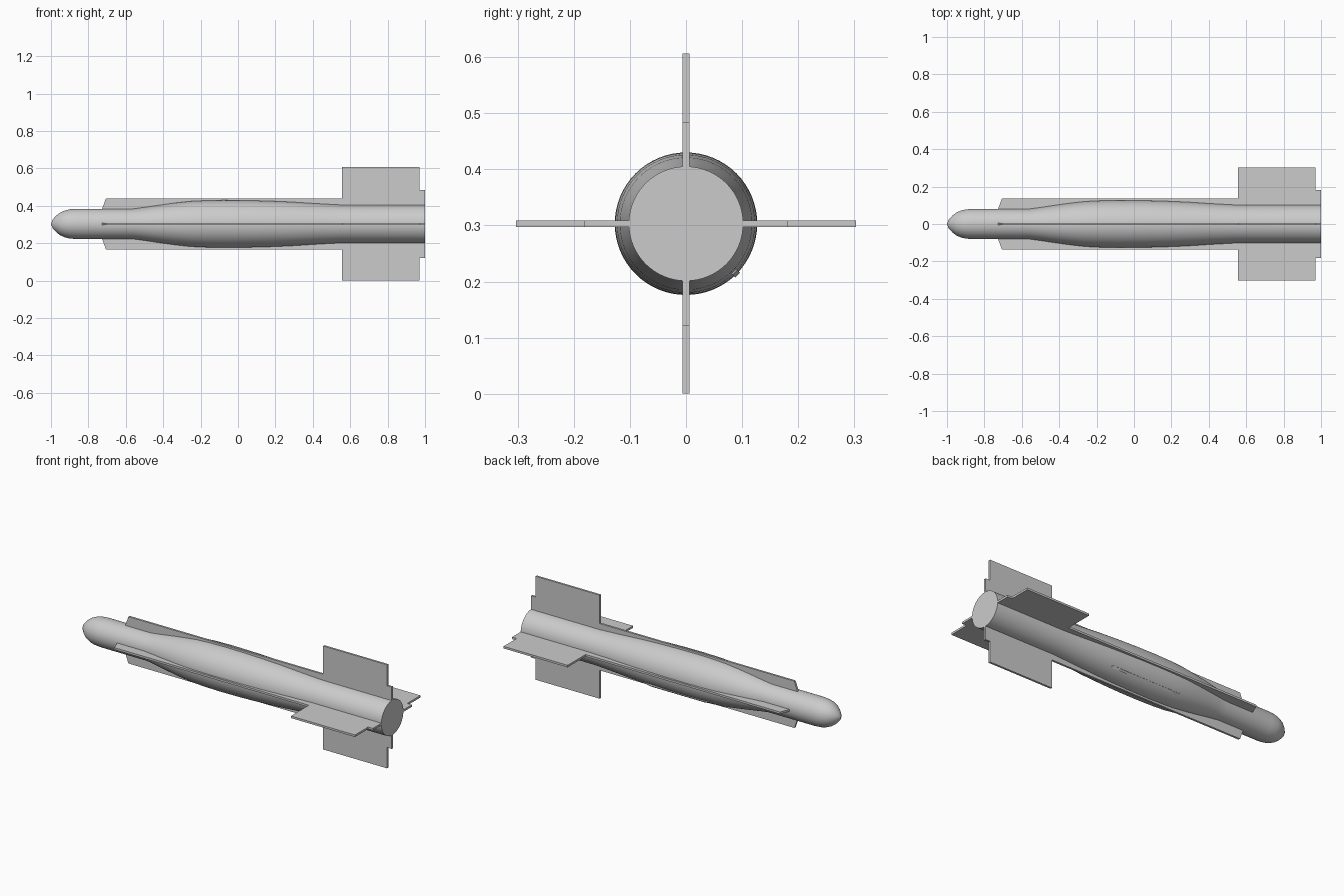
import bpy, bmesh, math
from mathutils import Matrix

if "Cube" in bpy.data.objects:
    bpy.data.objects.remove(bpy.data.objects["Cube"])

AXIS_Z = 0.303


def finish(name, bm):
    bmesh.ops.recalc_face_normals(bm, faces=bm.faces)
    mesh = bpy.data.meshes.new(name)
    bm.to_mesh(mesh)
    bm.free()
    ob = bpy.data.objects.new(name, mesh)
    ob.location.z = AXIS_Z
    bpy.context.collection.objects.link(ob)
    return ob


def plate(name, outline, thickness, angle):
    """Flat plate from an (x, radius) outline, turned around the body axis."""
    bm = bmesh.new()
    face = bm.faces.new([bm.verts.new((x, -thickness / 2, r)) for x, r in outline])
    ext = bmesh.ops.extrude_face_region(bm, geom=[face])
    moved = [v for v in ext["geom"] if isinstance(v, bmesh.types.BMVert)]
    bmesh.ops.translate(bm, verts=moved, vec=(0, thickness, 0))
    bm.transform(Matrix.Rotation(angle, 4, 'X'))
    return finish(name, bm)


# Turned body: rounded nose, slim neck, swollen middle, straight tail
profile = [(-0.998, 0.006), (-0.99, 0.025), (-0.97, 0.046), (-0.95, 0.061),
           (-0.925, 0.072), (-0.90, 0.078), (-0.86, 0.081), (-0.56, 0.081),
           (-0.50, 0.089), (-0.42, 0.101), (-0.34, 0.112), (-0.26, 0.121),
           (-0.18, 0.125), (-0.08, 0.127), (0.04, 0.126), (0.16, 0.123),
           (0.28, 0.118), (0.42, 0.109), (0.55, 0.102), (1.0, 0.102)]
SIDES = 64
bm = bmesh.new()
rings = [[bm.verts.new((x, r * math.cos(2 * math.pi * i / SIDES),
                        r * math.sin(2 * math.pi * i / SIDES)))
          for i in range(SIDES)] for x, r in profile]
for a, b in zip(rings, rings[1:]):
    for i in range(SIDES):
        j = (i + 1) % SIDES
        bm.faces.new((a[i], a[j], b[j], b[i]))
tip = bm.verts.new((-1, 0, 0))
for i in range(SIDES):
    bm.faces.new((tip, rings[0][(i + 1) % SIDES], rings[0][i]))
bm.faces.new(rings[-1])
body = finish("body", bm)
bpy.context.view_layer.objects.active = body
body.select_set(True)
bpy.ops.object.shade_smooth_by_angle(angle=math.radians(30))

# Four fins, each a long strake widening into a tail fin with a rear step
fin = [(-0.726, 0.07), (-0.726, 0.082), (-0.706, 0.137), (0.555, 0.137), (0.555, 0.303),
       (0.97, 0.303), (0.97, 0.181), (1.0, 0.181), (1.0, 0.07)]
for k in range(4):
    plate(f"fin_{k + 1}", fin, 0.012, k * math.pi / 2)

# Thin raised rail on the lower flank
rail = [(-0.23, 0.11), (-0.23, 0.123), (-0.18, 0.13), (0.16, 0.13),
        (0.22, 0.123), (0.22, 0.11)]
plate("belly_rail", rail, 0.012, math.radians(-135))
